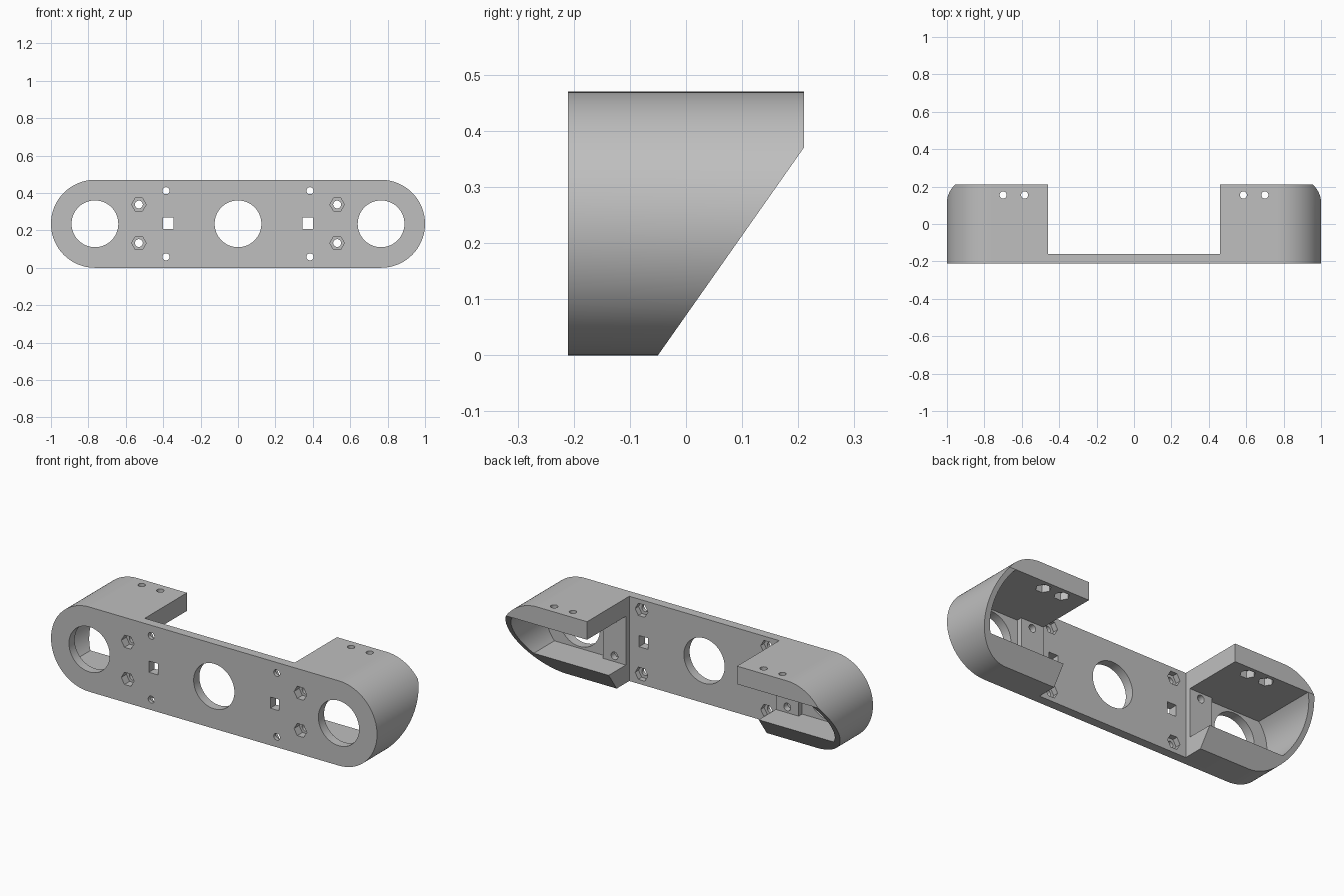
import bpy, bmesh
from math import sin, cos, pi, radians, sqrt, asin

if "Cube" in bpy.data.objects:
    bpy.data.objects.remove(bpy.data.objects["Cube"], do_unlink=True)

R = 0.235            # radius of the rounded ends, also half the height
CX = 1 - R           # centre of each rounded end
FRONT, BACK = -0.21, 0.21
PLATE = -0.16        # rear face of the plate
PAD = -0.13          # rear face of the bolt pads
STEP = 0.46          # inner edge of the end housings
HALF = 0.135         # half height of the housing cavity

grey = bpy.data.materials.new("plain_grey")
grey.use_nodes = True
colour = (0.52, 0.52, 0.52, 1)
grey.diffuse_color = colour
grey.node_tree.nodes["Principled BSDF"].inputs["Base Color"].default_value = colour


def prism(name, points, lo, hi, axis="y"):
    """Extrude a 2D outline from lo to hi along the given axis."""
    place = {"x": lambda a, b, t: (t, a, b),
             "y": lambda a, b, t: (a, t, b),
             "z": lambda a, b, t: (a, b, t)}[axis]
    bm = bmesh.new()
    ends = [[bm.verts.new(place(a, b, t)) for a, b in points] for t in (lo, hi)]
    bm.faces.new(ends[0])
    bm.faces.new(ends[1])
    n = len(points)
    for i in range(n):
        j = (i + 1) % n
        bm.faces.new((ends[0][i], ends[0][j], ends[1][j], ends[1][i]))
    bmesh.ops.recalc_face_normals(bm, faces=bm.faces)
    mesh = bpy.data.meshes.new(name)
    bm.to_mesh(mesh)
    bm.free()
    ob = bpy.data.objects.new(name, mesh)
    bpy.context.collection.objects.link(ob)
    return ob


def arc(cx, cy, r, start, end, steps):
    return [(cx + r * cos(start + (end - start) * i / steps),
             cy + r * sin(start + (end - start) * i / steps)) for i in range(steps + 1)]


def circle(cx, cy, r, sides):
    return arc(cx, cy, r, 0, 2 * pi, sides)[:-1]


def rect(x0, x1, y0, y1):
    return [(x0, y0), (x1, y0), (x1, y1), (x0, y1)]


# Solid body with rounded ends
outline = arc(CX, R, R, -pi / 2, pi / 2, 48) + arc(-CX, R, R, pi / 2, 3 * pi / 2, 48)
body = prism("bracket_body", outline, FRONT, BACK)
body.data.materials.append(grey)


def cut(points, lo, hi, axis="y"):
    """Subtract a prism from the body."""
    cutter = prism("cutter", points, lo, hi, axis)
    cutter.hide_render = True
    mod = body.modifiers.new("cut", "BOOLEAN")
    mod.operation, mod.solver, mod.object = "DIFFERENCE", "EXACT", cutter
    bpy.context.view_layer.update()
    graph = bpy.context.evaluated_depsgraph_get()
    mesh = bpy.data.meshes.new_from_object(body.evaluated_get(graph))
    body.modifiers.clear()
    body.data = mesh
    bpy.data.objects.remove(cutter, do_unlink=True)


# Open middle behind the plate, and the sloping underside at the back
cut(rect(-STEP, STEP, -0.2, 0.7), PLATE, 0.4)
cut([(-0.1203, -0.1), (0.2803, 0.47), (0.5, -0.1)], -1.2, 1.2, "x")

# Cavity of each end housing, leaving a raised bolt pad next to the step
inner = R - 0.03
swing = asin(HALF / inner)
for s in (-1, 1):
    curve = arc(CX, R, inner, -swing, swing, 24)
    hollow = [(0.6, R - HALF)] + curve + [(0.6, R + HALF)]
    cut([(s * x, z) for x, z in hollow], PLATE, 0.4)
    cut(rect(s * 0.4, s * 0.65, R - HALF, R + HALF), PAD, 0.4)

# Large round openings
for x in (-CX, 0, CX):
    cut(circle(x, R, 0.125, 64), -0.3, -0.1)

for s in (-1, 1):
    # Square slots through the plate
    cut(rect(s * 0.345, s * 0.4, 0.206, 0.268), -0.3, -0.1)
    for t in (-1, 1):
        # Pad bolts, nut recess at the front
        x, z = s * 0.53, R + t * 0.103
        cut(circle(x, z, 0.021, 24), -0.3, 0)
        cut(circle(x, z, 0.039, 6), -0.3, FRONT + 0.045)
        # Plate bolts, nut recess at the rear
        x, z = s * 0.385, R + t * 0.177
        cut(circle(x, z, 0.019, 24), -0.3, 0)
        cut(circle(x, z, 0.039, 6), PLATE - 0.03, 0)
    # Roof bolts, nut recess underneath
    for x in (0.585, 0.7):
        cut(circle(s * x, 0.155, 0.019, 24), 0.3, 0.6, "z")
        cut(circle(s * x, 0.155, 0.039, 6), 0.3, 0.41, "z")

# Smooth curved walls with crisp edges
bpy.ops.object.select_all(action="DESELECT")
body.select_set(True)
bpy.context.view_layer.objects.active = body
bpy.ops.object.shade_smooth_by_angle(angle=radians(30))
